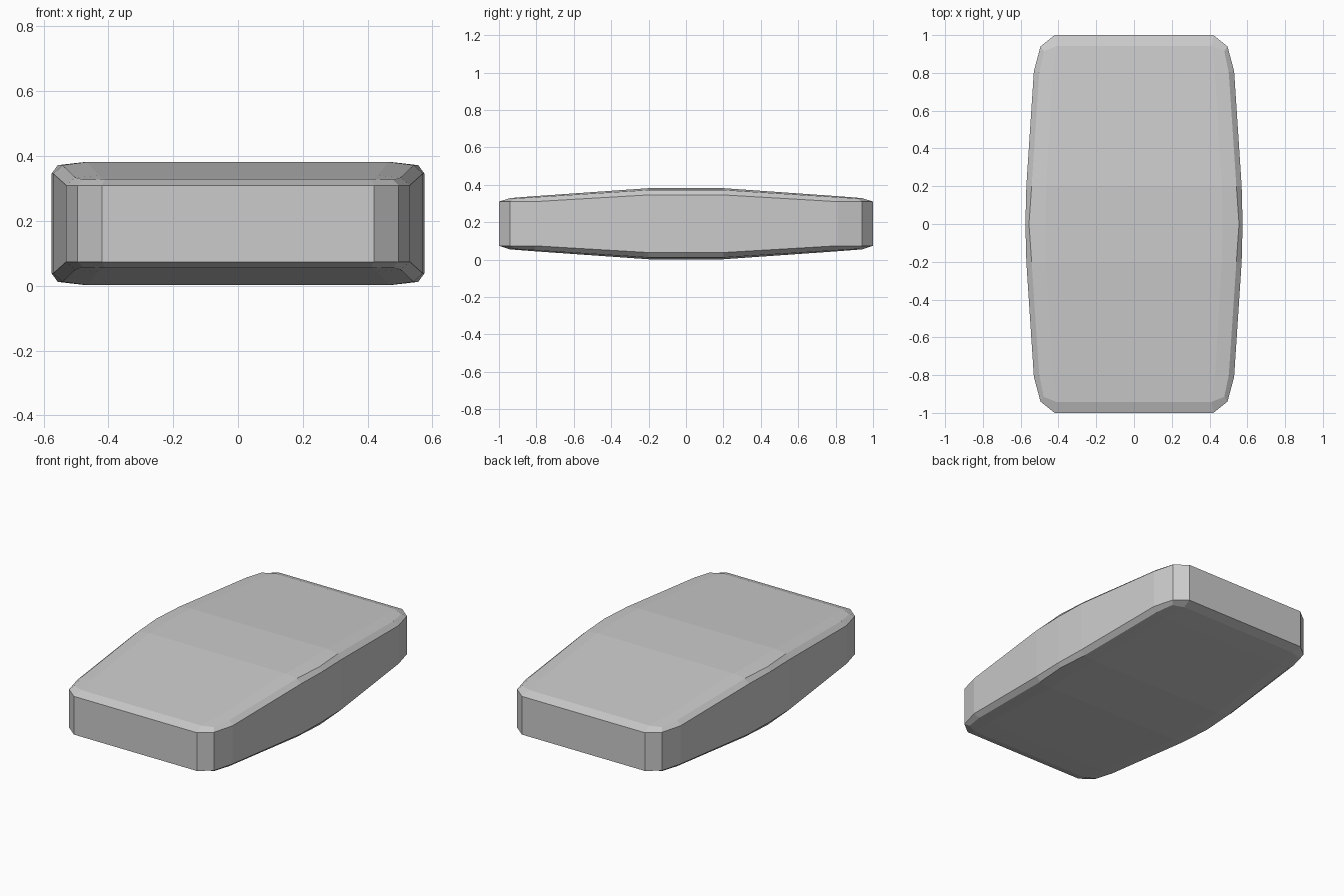
import bpy, bmesh

if "Cube" in bpy.data.objects:
    bpy.data.objects.remove(bpy.data.objects["Cube"])

MID = 0.192  # height of the horizontal symmetry plane

# One octant of the body: three rings of (x, y, height above mid plane),
# each running from the side middle around the corner to the end
wall = [(.575, 0, .154), (.57, .2, .154), (.53, .81, .118), (.495, .94, .118), (.42, 1, .118), (0, 1, .118)]
chamfer = [(.556, 0, .18), (.542, .2, .18), (.502, .8, .142), (.478, .915, .135), (.41, .942, .137), (0, .942, .137)]
crown = [(.47, 0, .19), (.465, .2, .19), (.43, .8, .148)]

bm = bmesh.new()


def ring(points):
    return [bm.verts.new((x, y, MID + h)) for x, y, h in points]


def bridge(a, b):
    for i in range(len(a) - 1):
        bm.faces.new((a[i], a[i + 1], b[i + 1], b[i]))


# Upright sides and bevelled rim
base = ring([(x, y, 0) for x, y, h in wall])
w, c, k = ring(wall), ring(chamfer), ring(crown)
bridge(base, w)
bridge(w, c)

# Gently domed top
centre = ring([(0, y, h) for x, y, h in crown])
bridge(c[:3], k)
bridge(k, centre)
bm.faces.new((c[2], c[3], c[4], k[2]))
bm.faces.new((k[2], c[4], c[5], centre[2]))

# Mirror the octant into the full body
for axis in range(3):
    geom = bm.verts[:] + bm.edges[:] + bm.faces[:]
    new = bmesh.ops.duplicate(bm, geom=geom)["geom"]
    for v in new:
        if isinstance(v, bmesh.types.BMVert):
            v.co[axis] = (2 * MID if axis == 2 else 0) - v.co[axis]
    bmesh.ops.remove_doubles(bm, verts=bm.verts[:], dist=0.0005)
bmesh.ops.recalc_face_normals(bm, faces=bm.faces[:])

mesh = bpy.data.meshes.new("bevelled_block")
bm.to_mesh(mesh)
bm.free()
body = bpy.data.objects.new("bevelled_block", mesh)
bpy.context.collection.objects.link(body)
